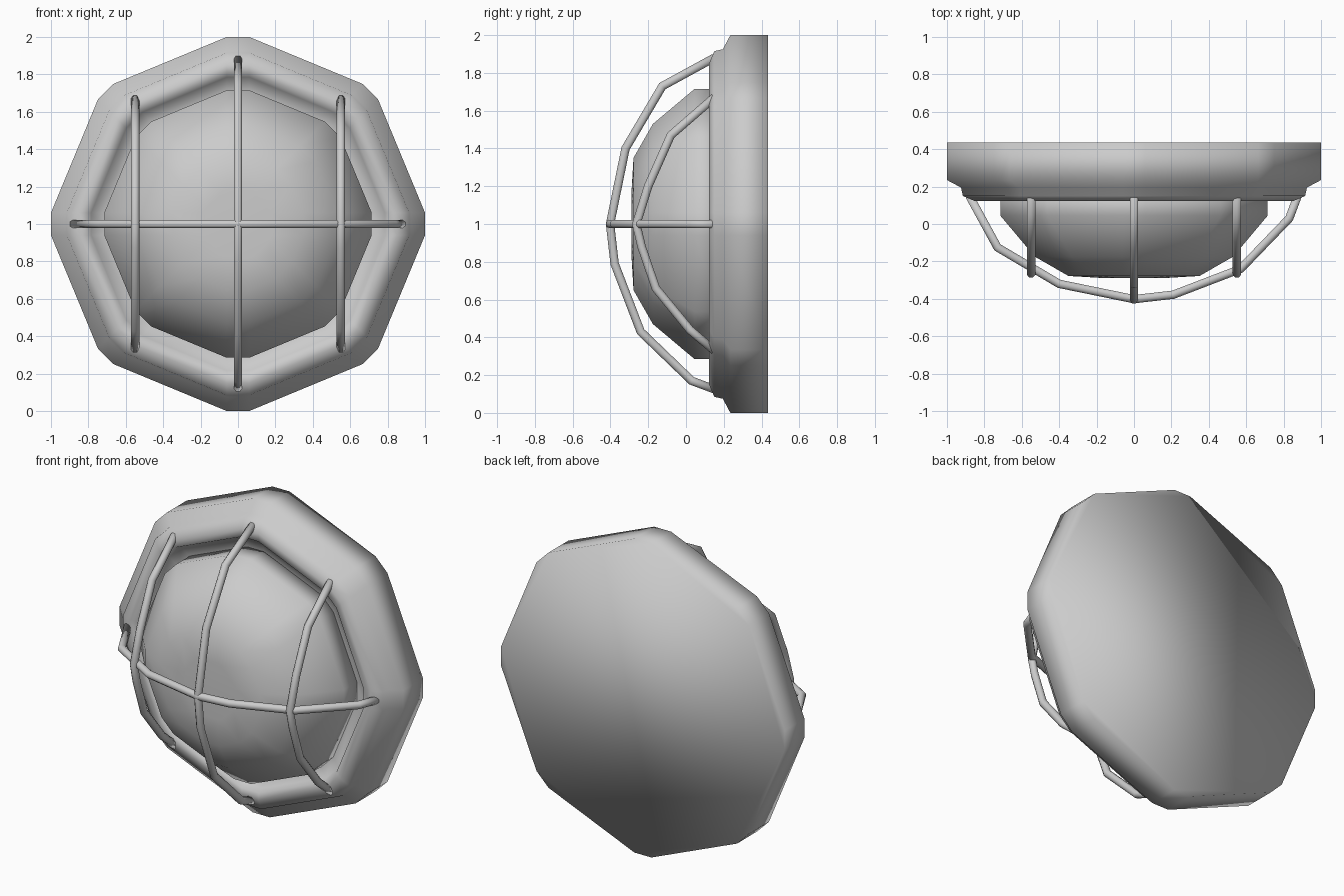
import bpy, bmesh, math
from mathutils import Vector

cube = bpy.data.objects.get("Cube")
if cube:
    bpy.data.objects.remove(cube, do_unlink=True)

grey = bpy.data.materials.new("light_grey")
grey.use_nodes = True
COLOUR = (0.6, 0.6, 0.6, 1)
grey.diffuse_color = COLOUR
grey.node_tree.nodes["Principled BSDF"].inputs["Base Color"].default_value = COLOUR

CENTRE_Z = 1.0


def finish(name, bm):
    bmesh.ops.recalc_face_normals(bm, faces=bm.faces)
    for f in bm.faces:
        f.smooth = True
    mesh = bpy.data.meshes.new(name)
    bm.to_mesh(mesh)
    bm.free()
    mesh.materials.append(grey)
    obj = bpy.data.objects.new(name, mesh)
    bpy.context.collection.objects.link(obj)
    return obj


def bridge(bm, a, b):
    for i in range(len(a)):
        j = (i + 1) % len(a)
        bm.faces.new((a[i], a[j], b[j], b[i]))


def octagon_loft(name, profile, half=0.06):
    """Loft (radius, y) steps as octagons with chamfered corners."""
    bm = bmesh.new()
    rings = []
    for r, y in profile:
        ring = []
        for k in range(8):
            a = k * math.pi / 4
            c, s = math.cos(a), math.sin(a)
            for h in (-half, half):
                ring.append(bm.verts.new((r * c - h * s, y, CENTRE_Z + r * s + h * c)))
        rings.append(ring)
    for a, b in zip(rings, rings[1:]):
        bridge(bm, a, b)
    bm.faces.new(rings[0])
    bm.faces.new(rings[-1])
    return finish(name, bm)


def rod(name, path, radius=0.024, sides=8):
    """Sweep a round section along a planar path with mitred bends."""
    pts = [Vector(p) for p in path]
    normal = (pts[-1] - pts[0]).cross(pts[len(pts) // 2] - pts[0]).normalized()
    bm = bmesh.new()
    rings = []
    for i, p in enumerate(pts):
        d_in = (p - pts[max(i - 1, 0)]).normalized()
        d_out = (pts[min(i + 1, len(pts) - 1)] - p).normalized()
        tangent = (d_in + d_out).normalized()
        side = tangent.cross(normal)
        mitre = 1 / max(0.5, tangent.dot(d_out if i == 0 else d_in))
        ring = []
        for k in range(sides):
            a = math.tau * (k + 0.5) / sides
            ring.append(bm.verts.new(p + radius * (math.cos(a) * normal + mitre * math.sin(a) * side)))
        rings.append(ring)
    for a, b in zip(rings, rings[1:]):
        bridge(bm, a, b)
    bm.faces.new(rings[0])
    bm.faces.new(rings[-1])
    return finish(name, bm)


# Wall housing with stepped rim and recess around the lens
octagon_loft("housing", [(1.0, 0.435), (1.0, 0.235), (0.925, 0.195), (0.915, 0.15),
                         (0.85, 0.122), (0.80, 0.122), (0.785, 0.16), (0.70, 0.18)])

# Domed lens
octagon_loft("lens", [(0.715, 0.19), (0.715, 0.045), (0.53, -0.175),
                      (0.35, -0.278), (0.18, -0.288)])

# Wire guard: (offset along rod, y)
LONG = [(0.88, 0.15), (0.73, -0.125), (0.40, -0.32), (0.0, -0.402),
        (-0.21, -0.378), (-0.57, -0.24), (-0.83, 0.03), (-0.875, 0.15)]
SHORT = [(0.67, 0.15), (0.47, -0.08), (0.2, -0.20), (0.0, -0.263),
         (-0.12, -0.235), (-0.34, -0.16), (-0.56, 0.02), (-0.67, 0.15)]

rod("guard_centre", [(0, y, CENTRE_Z + t) for t, y in LONG])
rod("guard_cross", [(-t, y, CENTRE_Z) for t, y in LONG])
for label, x in (("left", 0.55), ("right", -0.55)):
    rod("guard_" + label, [(x, y, CENTRE_Z + t) for t, y in SHORT])
